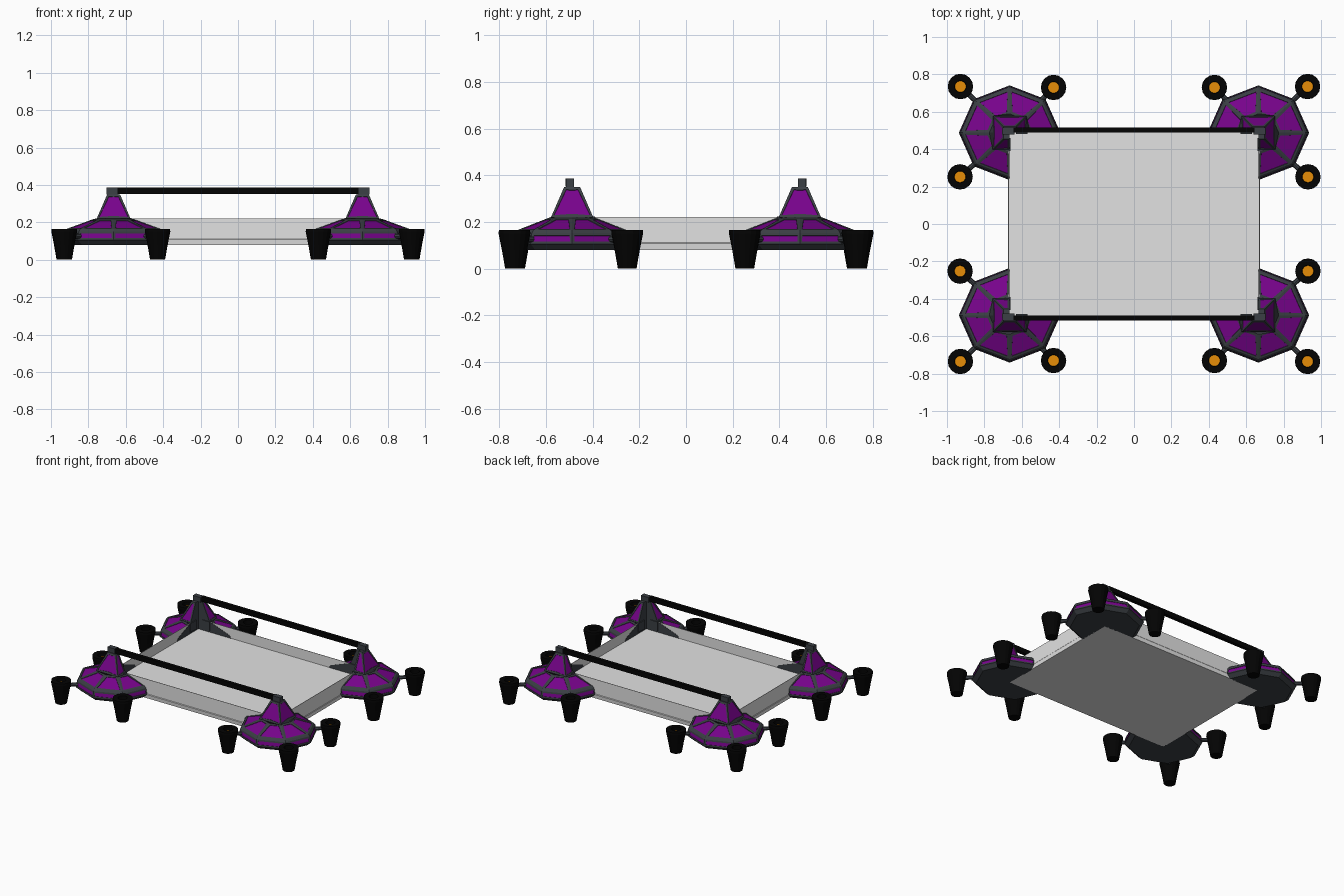
import bpy, bmesh, math
from mathutils import Vector

if "Cube" in bpy.data.objects:
    bpy.data.objects.remove(bpy.data.objects["Cube"])


def mat(name, rgb):
    m = bpy.data.materials.new(name)
    m.diffuse_color = (*rgb, 1)
    m.use_nodes = True
    m.node_tree.nodes["Principled BSDF"].inputs["Base Color"].default_value = m.diffuse_color
    return m


GREY = mat("dark grey frame", (0.043, 0.050, 0.058))
PURPLE = mat("purple panel", (0.185, 0.001, 0.260))
BLACK = mat("black", (0.001, 0.001, 0.001))
ORANGE = mat("orange", (0.800, 0.270, 0.002))
PALE = mat("pale grey", (0.76, 0.76, 0.76))


def finish(bm, name, *mats):
    bmesh.ops.recalc_face_normals(bm, faces=bm.faces)
    me = bpy.data.meshes.new(name)
    bm.to_mesh(me)
    bm.free()
    for m in mats:
        me.materials.append(m)
    ob = bpy.data.objects.new(name, me)
    bpy.context.collection.objects.link(ob)
    return ob


def box(name, centre, size, m):
    bm = bmesh.new()
    bmesh.ops.create_cube(bm, size=1)
    for v in bm.verts:
        v.co = Vector([c + s * k for c, s, k in zip(centre, size, v.co)])
    return finish(bm, name, m)


def loft(name, rings_co, mats, last_mat=0):
    """Skin through closed rings of points; the last cap may take another material."""
    bm = bmesh.new()
    rings = [[bm.verts.new(p) for p in ring] for ring in rings_co]
    n = len(rings[0])
    for a, b in zip(rings, rings[1:]):
        for i in range(n):
            j = (i + 1) % n
            bm.faces.new((a[i], a[j], b[j], b[i]))
    bm.faces.new(rings[0])
    bm.faces.new(rings[-1]).material_index = last_mat
    return finish(bm, name, *mats)


def circle(cx, cy, r, z, n):
    return [(cx + r * math.cos(2 * math.pi * i / n), cy + r * math.sin(2 * math.pi * i / n), z)
            for i in range(n)]


def rod(name, a, b, radius, m):
    a, b = Vector(a), Vector(b)
    bm = bmesh.new()
    bmesh.ops.create_cone(bm, cap_ends=True, segments=8, radius1=radius,
                          radius2=radius, depth=(b - a).length)
    bm.transform((b - a).to_track_quat('Z', 'Y').to_matrix().to_4x4())
    bmesh.ops.translate(bm, verts=bm.verts, vec=(a + b) / 2)
    return finish(bm, name, m)


PX, PY = 0.665, 0.488          # corner pod centre
# octagonal skirt, then a square spire
SKIRT = [(0.235, 0.08), (0.258, 0.10), (0.265, 0.105), (0.256, 0.152),
         (0.245, 0.165), (0.106, 0.217)]
SPIRE = [(0.090, 0.221), (0.034, 0.35)]
FRAME = {2: 0.0155, 4: 0.019, 6: 0.015}      # profile band: frame width round the panel


def pod(name, sx, sy):
    """Pod with one quarter missing towards the bay."""
    bm = bmesh.new()

    def vert(r, z, i, square):
        a = math.radians(-90 + 45 * i)
        if square and i % 2:
            r *= math.sqrt(2)
        kx, ky = (1, 1) if square else (1.025, 0.955)
        return bm.verts.new((sx * (PX + kx * r * math.cos(a)),
                             sy * (PY + ky * r * math.sin(a)), z))

    rings = [[vert(r, z, i, False) for i in range(7)] for r, z in SKIRT]
    rings += [[vert(r, z, i, True) for i in range(7)] for r, z in SPIRE]
    low, top = (bm.verts.new((sx * PX, sy * PY, z)) for z in (SKIRT[0][1], SPIRE[-1][1]))
    panels = {k: [] for k in FRAME}
    for k, (a, b) in enumerate(zip(rings, rings[1:])):
        if k == 6:                                  # flat spire sides
            spans = [(0, 1), (1, 3), (3, 5), (5, 6)]
        else:
            spans = [(i, i + 1) for i in range(6)]
        for i, j in spans:
            f = bm.faces.new(a[i:j + 1] + b[i:j + 1][::-1])
            if k in panels:
                panels[k].append(f)
    bm.faces.new(rings[0] + [low])
    bm.faces.new(rings[-1] + [top])
    for i in (0, 6):                                # cut faces along the bay
        bm.faces.new([low] + [r[i] for r in rings] + [top])
    bmesh.ops.recalc_face_normals(bm, faces=bm.faces)
    for k, faces in panels.items():                 # recessed purple panels
        bmesh.ops.inset_individual(bm, faces=faces, thickness=FRAME[k])
        bmesh.ops.inset_individual(bm, faces=faces, thickness=0.001, depth=-0.003)
        for f in faces:
            f.material_index = 1
    return finish(bm, name, GREY, PURPLE)


LEG = [(0.040, 0), (0.054, 0.08), (0.068, 0.150), (0.067, 0.165), (0.032, 0.165), (0.030, 0.138)]

for sx, ns in ((-1, "left"), (1, "right")):
    for sy, nf in ((-1, "front"), (1, "back")):
        tag = nf + "_" + ns
        pod("pod_" + tag, sx, sy)
        # three thruster legs on struts
        for n, (lx, ly) in enumerate(((0.928, 0.735), (0.43, 0.73), (0.93, 0.252))):
            loft(f"leg_{tag}_{n}", [circle(sx * lx, sy * ly, r, z, 16) for r, z in LEG],
                 (BLACK, ORANGE), 1)
            d = Vector((lx - PX, ly - PY, 0)).normalized()
            rod(f"strut_{tag}_{n}", (sx * (PX + 0.22 * d.x), sy * (PY + 0.22 * d.y), 0.125),
                (sx * (lx - 0.05 * d.x), sy * (ly - 0.05 * d.y), 0.125), 0.014, GREY)
        # spire cap and the clamps holding the bay walls
        box("cap_" + tag, (sx * 0.672, sy * 0.497, 0.367), (0.064, 0.036, 0.036), GREY)
        box("side_clamp_" + tag, (sx * 0.674, sy * 0.425, 0.19), (0.030, 0.07, 0.065), GREY)
        box("end_clamp_" + tag, (sx * 0.60, sy * 0.499, 0.19), (0.06, 0.034, 0.065), GREY)

# long top bars
for sy, nf in ((-1, "front"), (1, "back")):
    box("top_bar_" + nf, (0, sy * 0.503, 0.369), (1.29, 0.026, 0.034), BLACK)


def rect(inset, z):
    return [(cx * (0.673 - inset), cy * (0.496 - inset), z)
            for cx, cy in ((-1, -1), (1, -1), (1, 1), (-1, 1))]


# open cargo tray with a small lip low on its walls and a raised floor
loft("cargo_tray", [rect(i, z) for i, z in
                    ((0.003, 0.08), (0, 0.108), (0.003, 0.112), (0.003, 0.22),
                     (0.006, 0.22), (0.006, 0.145))], (PALE,))
